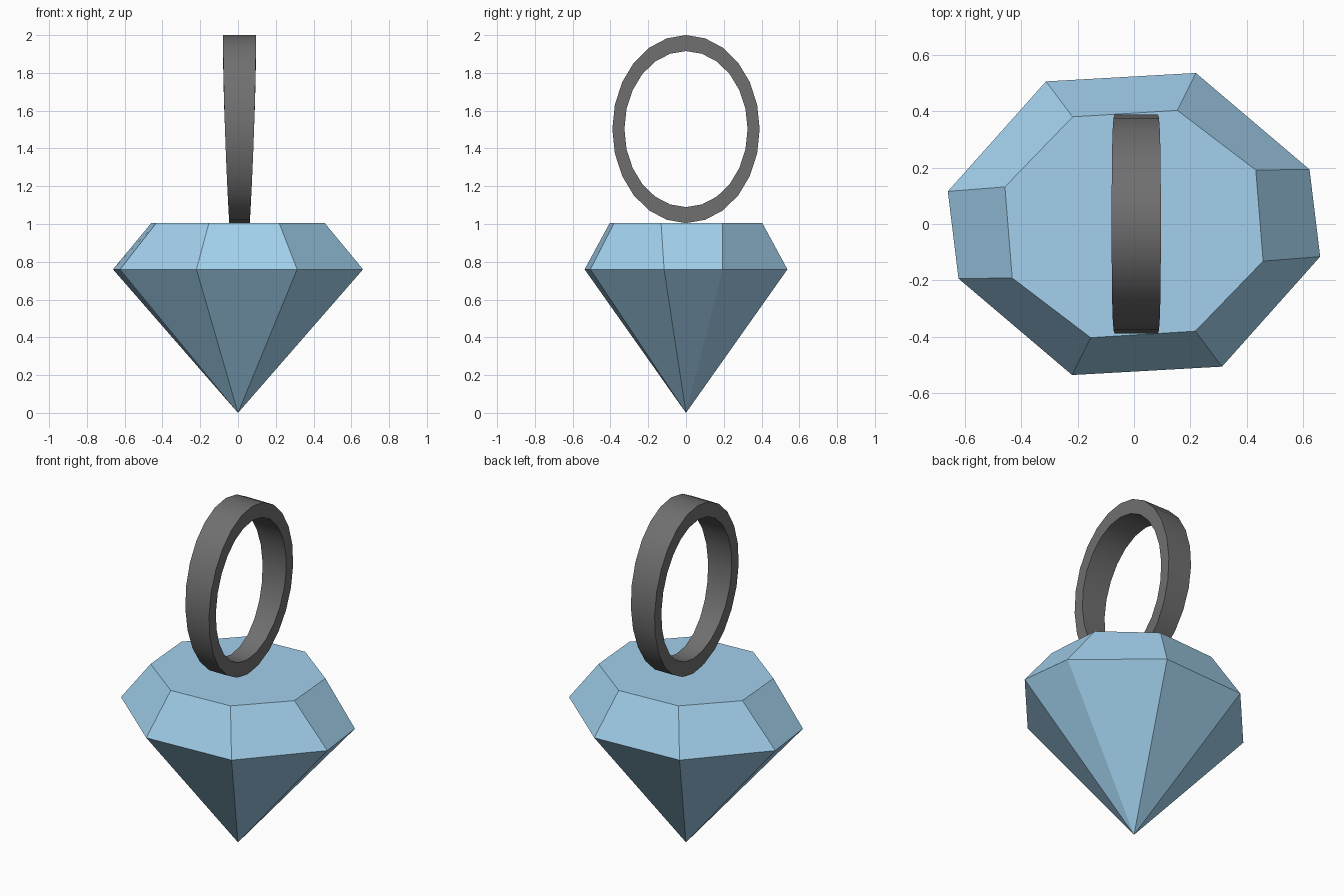
import bpy
import math

if "Cube" in bpy.data.objects:
    bpy.data.objects.remove(bpy.data.objects["Cube"])


def material(name, color):
    mat = bpy.data.materials.new(name)
    mat.diffuse_color = (*color, 1)
    mat.use_nodes = True
    mat.node_tree.nodes["Principled BSDF"].inputs["Base Color"].default_value = mat.diffuse_color
    return mat


def mesh_object(name, verts, faces, mat):
    mesh = bpy.data.meshes.new(name)
    mesh.from_pydata(verts, [], faces)
    mesh.materials.append(mat)
    obj = bpy.data.objects.new(name, mesh)
    bpy.context.collection.objects.link(obj)
    return obj


def octagon(half, z):
    # Four corners plus the same four turned by 180 degrees
    return [(s * x, s * y, z) for s in (1, -1) for x, y in half]


# Gemstone: pointed base, wide girdle, flat table on top
girdle = octagon([(0.662, -0.116), (0.624, 0.194), (0.22, 0.537), (-0.313, 0.507)], 0.76)
table = octagon([(0.459, -0.132), (0.433, 0.192), (0.154, 0.404), (-0.218, 0.381)], 1.005)
faces = [tuple(range(8, 16))]
for i in range(8):
    j = (i + 1) % 8
    faces.append((i, j, 8 + j, 8 + i))
    faces.append((j, i, 16))
mesh_object("gemstone", girdle + table + [(0, 0, 0)], faces,
            material("pale_blue", (0.36, 0.63, 0.84)))

# Ring: oval band, wider at the top than where it meets the stone
SEGMENTS = 24
CENTER_X, CENTER_Z = 0.008, 1.5025
verts, faces = [], []
for i in range(SEGMENTS):
    a = math.tau * i / SEGMENTS
    u = math.sin(a)
    w = 0.077 + 0.0165 * u - 0.006 * u * u
    for ry, rz, side in ((0.39, 0.4975, -1), (0.39, 0.4975, 1),
                         (0.326, 0.413, 1), (0.326, 0.413, -1)):
        verts.append((CENTER_X + side * w, ry * math.cos(a), CENTER_Z + rz * u))
    n = (i + 1) % SEGMENTS
    for k in range(4):
        m = (k + 1) % 4
        faces.append((4 * i + k, 4 * n + k, 4 * n + m, 4 * i + m))
ring = mesh_object("ring_band", verts, faces, material("dark_metal", (0.16, 0.16, 0.16)))

# Consistent outward normals, smooth band with sharp rims
bpy.ops.object.select_all(action='DESELECT')
for obj in bpy.context.collection.objects:
    obj.select_set(True)
bpy.context.view_layer.objects.active = ring
bpy.ops.object.mode_set(mode='EDIT')
bpy.ops.mesh.select_all(action='SELECT')
bpy.ops.mesh.normals_make_consistent(inside=False)
bpy.ops.object.mode_set(mode='OBJECT')
bpy.ops.object.select_all(action='DESELECT')
ring.select_set(True)
bpy.ops.object.shade_smooth_by_angle(angle=math.radians(35))
